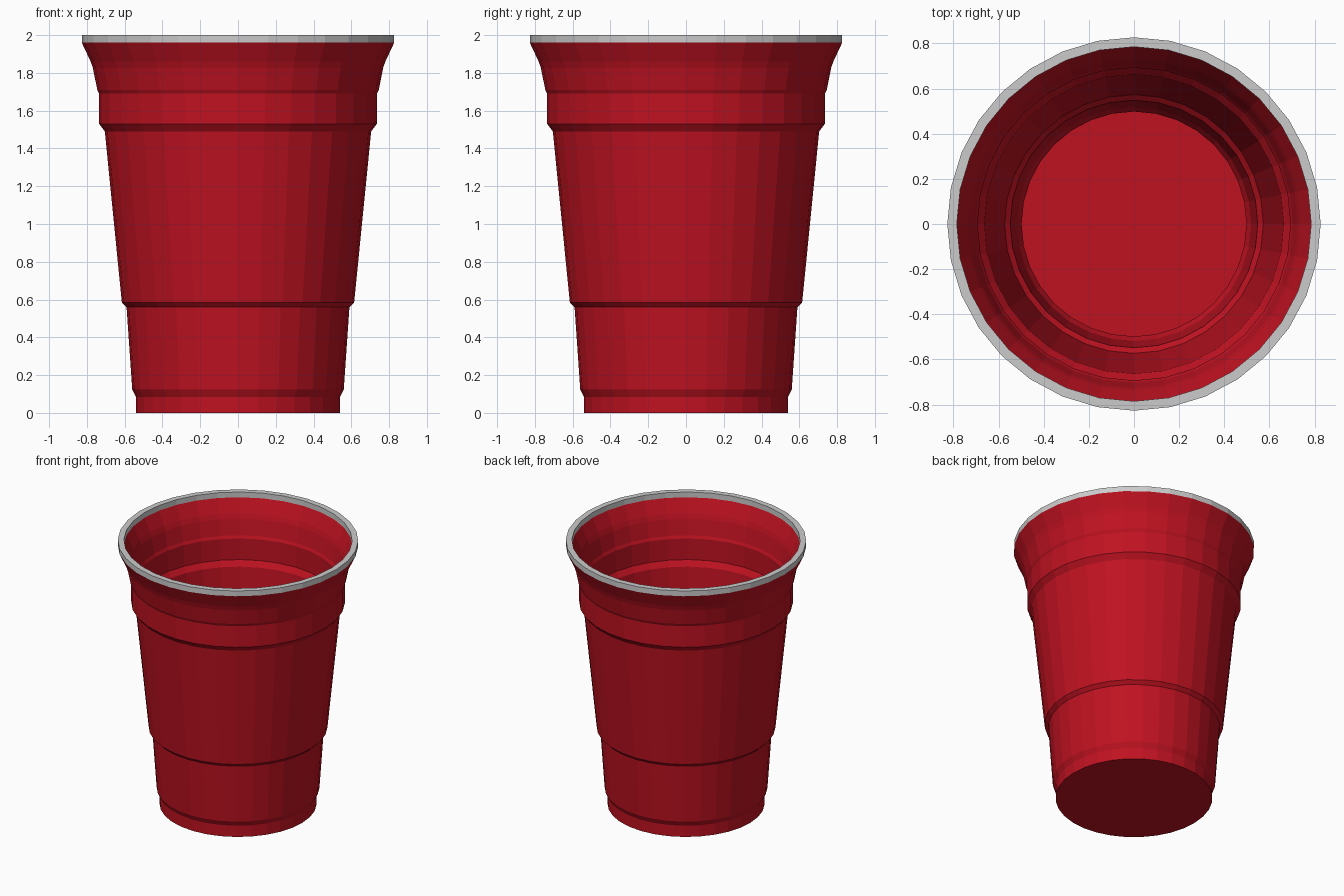
import bpy, bmesh
from math import sin, cos, tau

if "Cube" in bpy.data.objects:
    bpy.data.objects.remove(bpy.data.objects["Cube"])

SIDES = 32


def lathe(name, profile, color=None):
    """Spin an (r, z) profile around z; an r of 0 becomes a disc cap."""
    bm = bmesh.new()
    rings = []
    for r, z in profile:
        if r == 0:
            rings.append(None)
        else:
            rings.append([bm.verts.new((r * cos(tau * i / SIDES), r * sin(tau * i / SIDES), z))
                          for i in range(SIDES)])
    for a, b in zip(rings, rings[1:]):
        if a is None:
            bm.faces.new(b[::-1])
        elif b is None:
            bm.faces.new(a)
        else:
            for i in range(SIDES):
                j = (i + 1) % SIDES
                bm.faces.new((a[i], a[j], b[j], b[i]))
    mesh = bpy.data.meshes.new(name)
    bm.to_mesh(mesh)
    bm.free()
    obj = bpy.data.objects.new(name, mesh)
    bpy.context.collection.objects.link(obj)
    if color:
        mat = bpy.data.materials.new(name + "_red")
        mat.diffuse_color = color
        mat.use_nodes = True
        mat.node_tree.nodes["Principled BSDF"].inputs["Base Color"].default_value = mat.diffuse_color
        mesh.materials.append(mat)
    return obj


# Stepped outer wall, from base to lip
outer = [(0.54, 0), (0.54, 0.085), (0.56, 0.125), (0.59, 0.56), (0.615, 0.585),
         (0.705, 1.49), (0.735, 1.53), (0.735, 1.69), (0.745, 1.71),
         (0.768, 1.825), (0.78, 1.86), (0.827, 1.96)]

# Inner wall follows the outer wall, from lip down to the floor
WALL, FLOOR = 0.042, 0.04
inner = [(r - WALL, max(z, FLOOR)) for r, z in reversed(outer)]

# Red cup body, outside and inside
lathe("cup_body", [(0, 0)] + outer, (0.52, 0.006, 0.015, 1))
body = bpy.data.objects["cup_body"]
lining = lathe("cup_lining", inner + [(0, FLOOR)])
lining.data.materials.append(body.data.materials[0])

# Grey rim band
lathe("rim", [(0.827, 1.96), (0.827, 2), (0.785, 2), (0.785, 1.96)])
